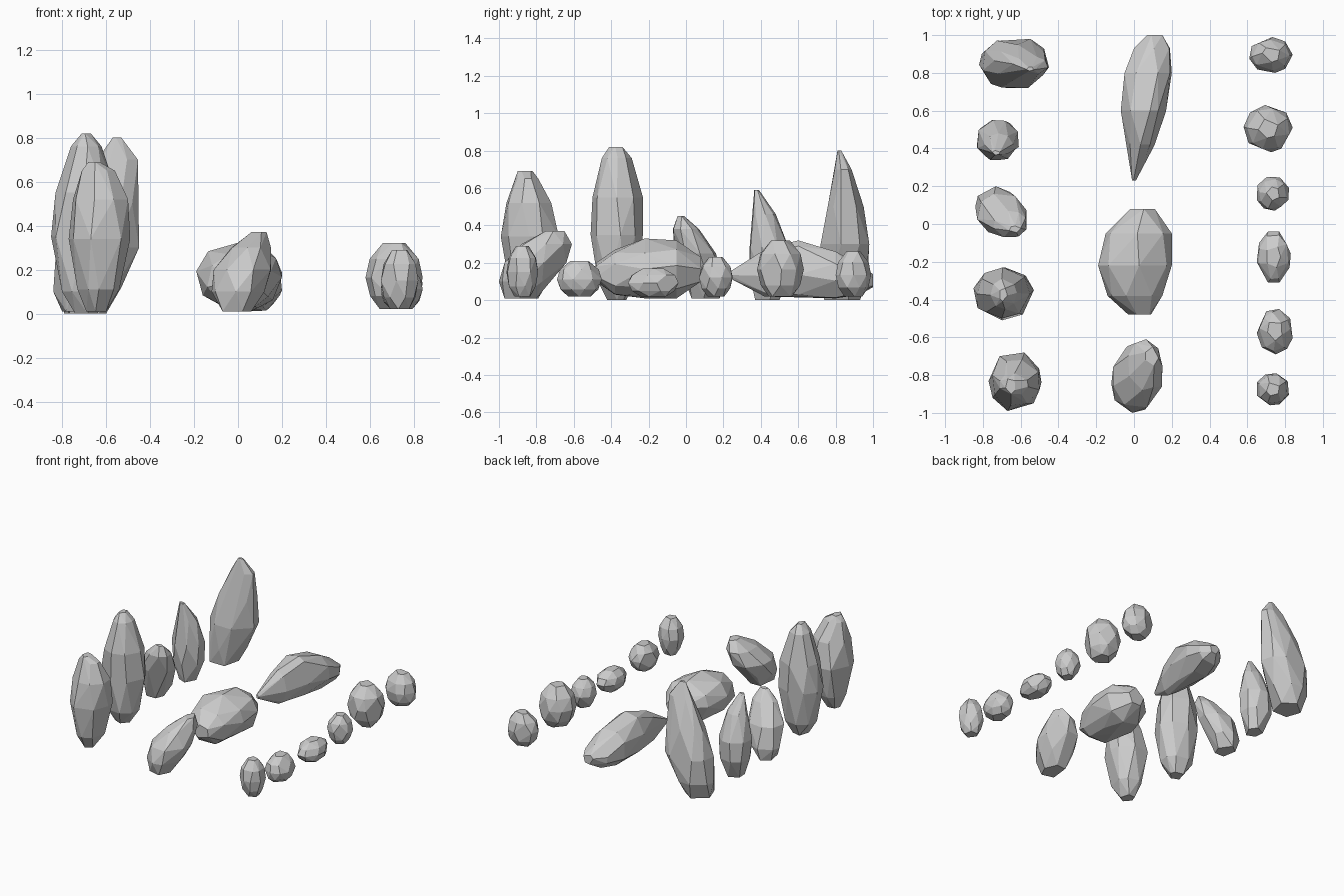
import bpy, bmesh, math, random

if "Cube" in bpy.data.objects:
    bpy.data.objects.remove(bpy.data.objects["Cube"])


def ring_points(rng, n):
    # irregular n-gon filling the unit square
    start = rng.uniform(0, math.tau)
    pts = []
    for i in range(n):
        a = start + (i + rng.uniform(-0.25, 0.25)) * math.tau / n
        pts.append((math.cos(a), math.sin(a)))
    lo = [min(p[k] for p in pts) for k in (0, 1)]
    hi = [max(p[k] for p in pts) for k in (0, 1)]
    return [tuple((p[k] - lo[k]) / (hi[k] - lo[k]) for k in (0, 1)) for p in pts]


def rock(name, axis, rings, seed, n=8):
    # faceted hull around rings (level, a0, a1, b0, b1) stacked along an axis
    rng = random.Random(seed)
    bm = bmesh.new()
    for j, (t, a0, a1, b0, b1) in enumerate(rings):
        end = j in (0, len(rings) - 1)
        for u, v in ring_points(rng, 5 if end else n):
            a, b = a0 + u * (a1 - a0), b0 + v * (b1 - b0)
            bm.verts.new((a, b, t) if axis == 'Z' else (a, t, b))
    bmesh.ops.convex_hull(bm, input=bm.verts[:])
    bmesh.ops.delete(bm, geom=[v for v in bm.verts if not v.link_faces], context='VERTS')
    bmesh.ops.dissolve_limit(bm, angle_limit=math.radians(9),
                             verts=bm.verts[:], edges=bm.edges[:])
    bmesh.ops.recalc_face_normals(bm, faces=bm.faces[:])
    me = bpy.data.meshes.new(name)
    bm.to_mesh(me)
    bm.free()
    ob = bpy.data.objects.new(name, me)
    bpy.context.collection.objects.link(ob)
    return ob


def pebble(name, x0, x1, y0, y1, z0, z1, seed):
    # rounded stone filling a box
    cx, cy = (x0 + x1) / 2, (y0 + y1) / 2
    rings = []
    for f, s in ((0, .5), (.2, .84), (.48, 1), (.76, .86), (1, .4)):
        rx, ry = (x1 - x0) / 2 * s, (y1 - y0) / 2 * s
        rings.append((z0 + f * (z1 - z0), cx - rx, cx + rx, cy - ry, cy + ry))
    rock(name, 'Z', rings, seed, 8)


# tall standing stones, left row
rock("tall_stone_front", 'Z', [
    (.01, -.69, -.60, -.89, -.79), (.11, -.73, -.54, -.95, -.73),
    (.34, -.77, -.49, -.99, -.68), (.52, -.75, -.50, -.96, -.72),
    (.65, -.71, -.56, -.91, -.79), (.69, -.68, -.63, -.90, -.82)], 1)
rock("tall_stone_second", 'Z', [
    (0, -.74, -.64, -.42, -.32), (.1, -.80, -.58, -.47, -.27),
    (.35, -.85, -.53, -.51, -.23), (.55, -.83, -.55, -.50, -.23),
    (.76, -.76, -.62, -.45, -.29), (.82, -.71, -.67, -.41, -.34)], 2)
rock("short_leaning_stone", 'Z', [
    (.01, -.80, -.68, .03, .18), (.1, -.84, -.63, 0, .20),
    (.25, -.83, -.57, -.06, .16), (.38, -.74, -.57, -.07, .07),
    (.45, -.66, -.60, -.045, -.01)], 3)
rock("narrow_wedge_stone", 'Z', [
    (0, -.77, -.66, .37, .50), (.14, -.83, -.62, .34, .55),
    (.28, -.83, -.61, .34, .55), (.46, -.79, -.64, .36, .48),
    (.59, -.75, -.71, .365, .39)], 4)
rock("tall_wedge_stone", 'Z', [
    (0, -.79, -.60, .74, .93), (.12, -.82, -.53, .72, .97),
    (.3, -.80, -.45, .72, .98), (.5, -.74, -.45, .755, .95),
    (.7, -.64, -.455, .79, .885), (.8, -.57, -.53, .81, .83)], 5)

# lying boulders, middle row
rock("leaning_boulder", 'Z', [
    (.01, -.07, .06, -.97, -.80), (.1, -.12, .12, -1, -.72),
    (.2, -.11, .15, -.97, -.64), (.3, -.03, .15, -.88, -.61),
    (.37, .06, .13, -.75, -.65)], 6)
rock("round_boulder", 'Y', [
    (-.48, -.03, .09, .10, .20), (-.38, -.14, .15, .03, .27),
    (-.22, -.19, .20, .01, .33), (-.05, -.15, .20, .01, .32),
    (.08, -.02, .11, .10, .23)], 7)
rock("long_boulder", 'Y', [
    (.23, -.01, .01, .12, .15), (.42, -.045, .11, .02, .27),
    (.6, -.07, .17, .01, .32), (.8, -.05, .20, .01, .26),
    (.93, 0, .19, .03, .19), (1, .07, .15, .07, .14)], 8)

# small stones, right row
for i, box in enumerate([
        (.65, .82, -.96, -.79, .02, .29), (.65, .84, -.69, -.45, .02, .21),
        (.65, .83, -.31, -.04, .02, .17), (.65, .82, .07, .25, .02, .23),
        (.58, .84, .38, .63, .02, .32), (.61, .84, .80, .99, .02, .26)]):
    pebble(f"small_stone_{i + 1}", *box, seed=20 + i)
